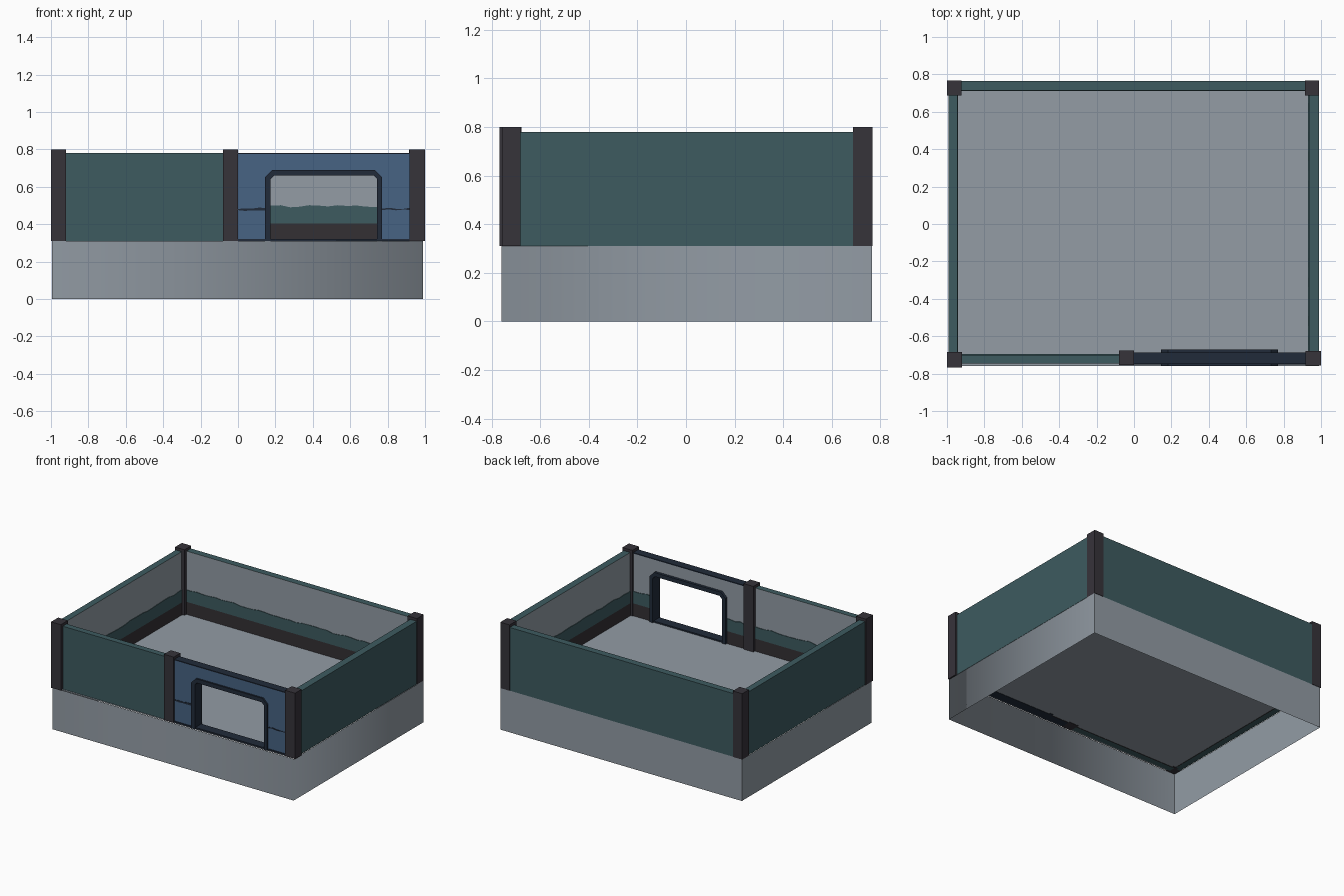
import bpy, bmesh, random
from mathutils import Vector

if "Cube" in bpy.data.objects:
    bpy.data.objects.remove(bpy.data.objects["Cube"])
random.seed(4)


def mat(name, r, g, b):
    m = bpy.data.materials.new(name)
    lin = [(c / 255 / 12.92 if c < 11 else ((c / 255 + 0.055) / 1.055) ** 2.4) for c in (r, g, b)]
    m.diffuse_color = (*lin, 1)
    m.use_nodes = True
    m.node_tree.nodes["Principled BSDF"].inputs["Base Color"].default_value = m.diffuse_color
    return m


GREY = mat("concrete grey", 147, 156, 165)
TEAL = mat("wall teal", 61, 91, 96)
BLUE = mat("panel blue", 71, 99, 131)
NAVY = mat("frame navy", 33, 43, 58)
POST = mat("post charcoal", 54, 51, 58)
BASE = mat("skirting charcoal", 52, 48, 52)


def finish(name, bm, mats, rule=None):
    bmesh.ops.recalc_face_normals(bm, faces=bm.faces)
    bm.normal_update()
    if rule:
        for f in bm.faces:
            f.material_index = rule(f.normal)
    me = bpy.data.meshes.new(name)
    bm.to_mesh(me)
    bm.free()
    for m in mats:
        me.materials.append(m)
    ob = bpy.data.objects.new(name, me)
    bpy.context.collection.objects.link(ob)
    return ob


def box(name, x0, x1, y0, y1, z0, z1, mats, rule=None):
    bm = bmesh.new()
    bmesh.ops.create_cube(bm, size=1)
    for v in bm.verts:
        v.co = ((x0 + x1) / 2 + v.co.x * (x1 - x0), (y0 + y1) / 2 + v.co.y * (y1 - y0),
                (z0 + z1) / 2 + v.co.z * (z1 - z0))
    return finish(name, bm, mats, rule)


def slab(name, profile, start, along, depth, mats, rule=None):
    """Extrude a profile of (distance along, z) by the depth vector."""
    bm = bmesh.new()
    o, a, d = Vector(start), Vector(along), Vector(depth)
    f = bm.faces.new([bm.verts.new(o + a * s + Vector((0, 0, z))) for s, z in profile])
    ext = bmesh.ops.extrude_face_region(bm, geom=[f])["geom"]
    bmesh.ops.translate(bm, vec=d, verts=[v for v in ext if isinstance(v, bmesh.types.BMVert)])
    return finish(name, bm, mats, rule)


def ragged(length, z0, z1, amount, both=False):
    """Strip profile with an uneven worn edge."""
    n = max(4, int(length / 0.05))
    top = [(length * i / n, z1 + random.uniform(-amount, amount)) for i in range(n + 1)]
    low = [(s, z0 + random.uniform(-amount, amount)) for s, _ in top] if both else [(0, z0), (length, z0)]
    return low + top[::-1]


Z0, ZT = 0.31, 0.78

# foundation skirt: open sheet, shading rounded over the front right corner only
bm = bmesh.new()
ring = [(-0.995, -0.76), (0.99, -0.76), (0.99, 0.765), (-0.995, 0.765)]
lo = [bm.verts.new((x, y, 0)) for x, y in ring]
hi = [bm.verts.new((x, y, Z0)) for x, y in ring]
for i in range(4):
    j = (i + 1) % 4
    bm.faces.new((lo[i], lo[j], hi[j], hi[i])).smooth = True
for e in bm.edges:
    a, b = e.verts
    e.smooth = {a, b} == {lo[1], hi[1]}
finish("foundation_skirt", bm, [GREY])

# floor sheet, stopping short of the left wall
bm = bmesh.new()
bm.faces.new([bm.verts.new((x, y, Z0 + 0.002)) for x, y in
              [(-0.95, -0.76), (0.99, -0.76), (0.99, 0.765), (-0.95, 0.765)]])
finish("floor", bm, [GREY])

# solid walls: teal outside, grey on the room side
walls = [("left_wall", -0.993, -0.945, -0.70, 0.70, (1, 0, 0)),
         ("right_wall", 0.935, 0.988, -0.70, 0.70, (-1, 0, 0)),
         ("back_wall", -0.94, 0.94, 0.715, 0.765, (0, -1, 0)),
         ("front_wall", -0.94, -0.06, -0.745, -0.70, (0, 1, 0))]
for name, x0, x1, y0, y1, n in walls:
    n = Vector(n)
    box(name, x0, x1, y0, y1, Z0, ZT, [TEAL, GREY], lambda f, n=n: int(f.dot(n) > 0.9))

# painted band and skirting on the room side of every wall
inner = [("left", (-0.945, -0.70, 0), (0, 1, 0), 1.40, (1, 0, 0)),
         ("right", (0.935, -0.70, 0), (0, 1, 0), 1.40, (-1, 0, 0)),
         ("back", (-0.94, 0.715, 0), (1, 0, 0), 1.88, (0, -1, 0)),
         ("front", (-0.94, -0.70, 0), (1, 0, 0), 0.88, (0, 1, 0)),
         ("window_left", (0, -0.69, 0), (1, 0, 0), 0.15, (0, 1, 0)),
         ("window_right", (0.765, -0.69, 0), (1, 0, 0), 0.155, (0, 1, 0))]
for name, o, a, length, n in inner:
    d = Vector(n) * 0.004
    slab(name + "_band", ragged(length, 0.405, 0.496, 0.006), o, a, d, [TEAL])
    slab(name + "_skirting", [(0, Z0), (length, Z0), (length, 0.405), (0, 0.405)], o, a, d, [BASE])

# front panel with the window opening
panel = [(0, Z0), (0.16, Z0), (0.16, 0.64), (0.19, 0.675), (0.725, 0.675), (0.76, 0.64),
         (0.76, Z0), (0.93, Z0), (0.93, ZT), (0, ZT)]
slab("window_panel", panel, (0, -0.745, 0), (1, 0, 0), (0, 0.055, 0), [NAVY, BLUE, GREY],
     lambda f: 1 if f.y < -0.9 else 2 if f.y > 0.9 else 0)

# window frame with clipped top corners, and sill
frame = [(0.145, Z0), (0.145, 0.652), (0.183, 0.69), (0.732, 0.69), (0.77, 0.652), (0.77, Z0),
         (0.743, Z0), (0.743, 0.642), (0.725, 0.66), (0.193, 0.66), (0.175, 0.642), (0.175, Z0)]
slab("window_frame", frame, (0, -0.758, 0), (1, 0, 0), (0, 0.088, 0), [NAVY])
box("window_sill", 0.175, 0.743, -0.75, -0.68, Z0, 0.322, [NAVY])

# dark trim on the outside of the window panel
for side, x, length in [("left", 0, 0.145), ("right", 0.77, 0.15)]:
    slab(side + "_scuff_line", ragged(length, 0.475, 0.485, 0.004, True), (x, -0.745, 0),
         (1, 0, 0), (0, -0.003, 0), [NAVY])
    box(side + "_panel_foot", x, x + length, -0.75, -0.745, Z0, 0.322, [NAVY])
box("panel_top_trim", 0, 0.93, -0.749, -0.688, ZT - 0.006, ZT + 0.001, [NAVY])

# posts
posts = [("front_left_post", -1, -0.92, -0.768, -0.685), ("front_middle_post", -0.08, 0, -0.755, -0.677),
         ("front_right_post", 0.917, 1, -0.757, -0.68), ("back_left_post", -1, -0.923, 0.688, 0.768),
         ("back_right_post", 0.914, 0.99, 0.688, 0.768)]
for name, x0, x1, y0, y1 in posts:
    box(name, x0, x1, y0, y1, Z0, 0.80, [POST])
